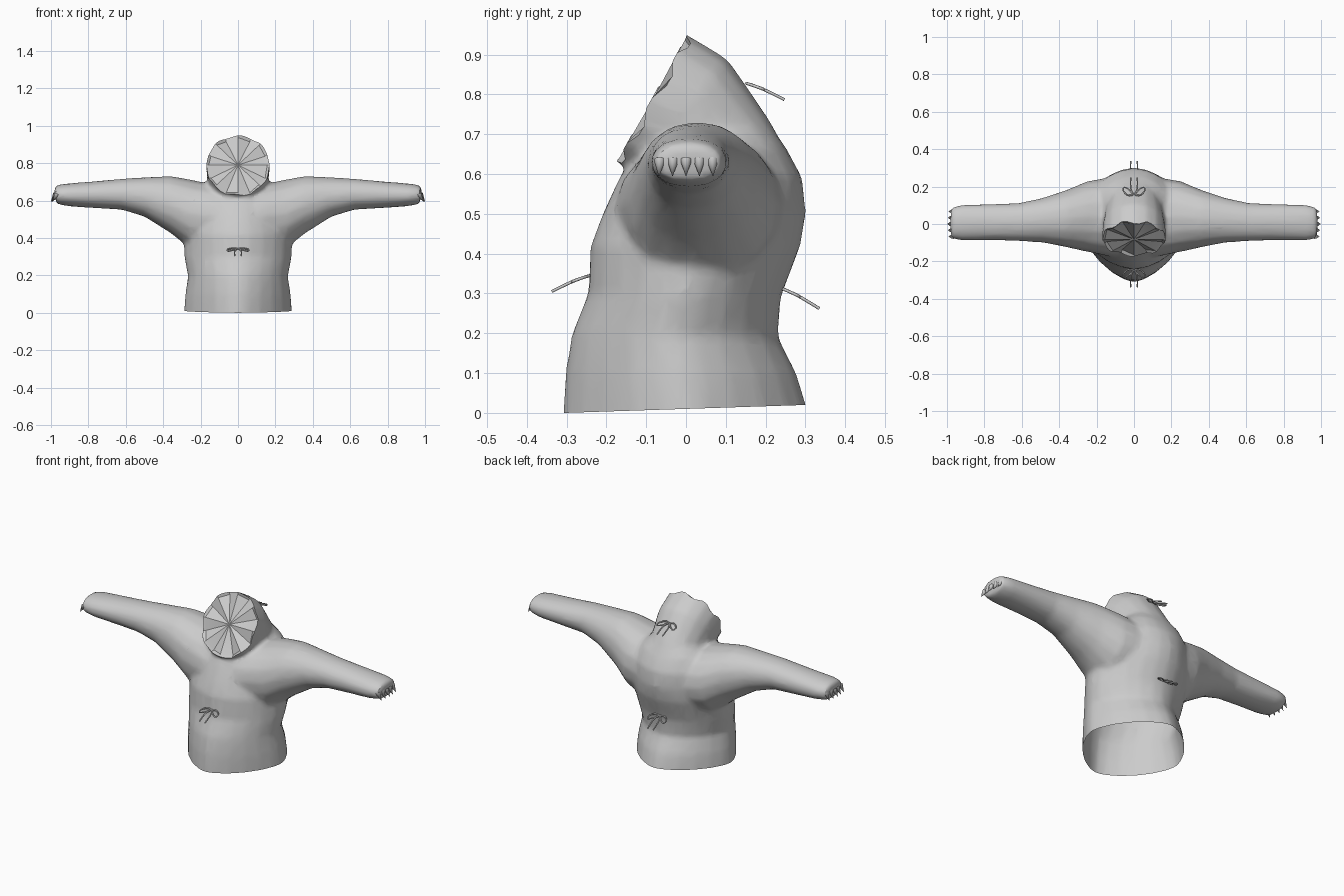
import bpy, bmesh
from math import sin, cos, pi, radians
from mathutils import Vector

if "Cube" in bpy.data.objects:
    bpy.data.objects.remove(bpy.data.objects["Cube"])

def power(v, e):
    return (1 if v >= 0 else -1) * abs(v) ** e

def oval(center, a, b, n=20, e=0.9):
    c, a, b = Vector(center), Vector(a), Vector(b)
    return [c + a * power(cos(2 * pi * i / n), e) + b * power(sin(2 * pi * i / n), e)
            for i in range(n)]

def loft(name, rings, apex=None):
    # closed skin over rings; optional fan to a point at the first ring
    bm = bmesh.new()
    vs = [[bm.verts.new(p) for p in r] for r in rings]
    n = len(rings[0])
    for r0, r1 in zip(vs, vs[1:]):
        for i in range(n):
            bm.faces.new((r0[i], r0[(i + 1) % n], r1[(i + 1) % n], r1[i]))
    bm.faces.new(vs[-1])
    if apex:
        tip = bm.verts.new(apex)
        for i in range(n):
            bm.faces.new((tip, vs[0][(i + 1) % n], vs[0][i]))
    else:
        bm.faces.new(vs[0][::-1])
    bmesh.ops.recalc_face_normals(bm, faces=bm.faces)
    me = bpy.data.meshes.new(name)
    bm.to_mesh(me)
    bm.free()
    ob = bpy.data.objects.new(name, me)
    bpy.context.collection.objects.link(ob)
    return ob

def modify(ob, kind, **settings):
    m = ob.modifiers.new(kind.lower(), kind)
    for k, v in settings.items():
        setattr(m, k, v)
    bpy.context.view_layer.objects.active = ob
    bpy.ops.object.modifier_apply(modifier=m.name)

def smooth(ob, angle):
    bpy.ops.object.select_all(action='DESELECT')
    ob.select_set(True)
    bpy.context.view_layer.objects.active = ob
    bpy.ops.object.shade_smooth_by_angle(angle=radians(angle))

# torso: front z, back z, half width, front y, back y, squareness
torso_rows = [(-.1, -.08, .29, -.313, .325, 1.3), (0.0, 0.02, .29, -.311, .303, 1.3),
              (.1, .1, .283, -.304, .279, 1.25),
              (.2, .19, .268, -.287, .232, 1.2), (.3, .29, .288, -.246, .239, 1.15),
              (.42, .42, .29, -.24, .288, 1.1), (.5, .5, .27, -.21, .302, 1.1),
              (.59, .59, .24, -.168, .293, 1), (.66, .67, .20, -.12, .25, .9),
              (.69, .72, .15, -.06, .21, .9)]
jacket = loft("jacket", [oval((0, (f + b) / 2, (z0 + z1) / 2), (w, 0, 0),
                              (0, (b - f) / 2, (z1 - z0) / 2), 24, e)
                         for z0, z1, w, f, b, e in torso_rows])

# sleeves: bottom x, top x, bottom z, top z, front y, back y
arm_rows = [(.10, .10, .34, .68, -.18, .255), (.26, .24, .345, .71, -.15, .23),
            (.36, .36, .425, .732, -.125, .183), (.50, .48, .513, .726, -.10, .14),
            (.62, .62, .55, .717, -.092, .112), (.75, .75, .558, .705, -.088, .108),
            (.90, .93, .568, .69, -.09, .105), (.972, .985, .58, .68, -.08, .09)]
parts = []
for side, name in ((1, "sleeve_left"), (-1, "sleeve_right")):
    parts.append(loft(name, [oval((side * (x0 + x1) / 2, (f + b) / 2, (z0 + z1) / 2),
                                  (side * (x1 - x0) / 2, 0, (z1 - z0) / 2),
                                  (0, (b - f) / 2, 0), 16, 0.95)
                             for x0, x1, z0, z1, f, b in arm_rows]))

# hood: bottom y,z, top y,z, half width; first row overshoots the face opening
hood_rows = [(-.24, .67, -.07, .985, .168), (-.175, .632, 0, .953, .17),
             (-.12, .60, .105, .89, .168),
             (-.06, .56, .157, .815, .158), (.03, .53, .217, .725, .14),
             (.10, .50, .26, .64, .11)]
parts.append(loft("hood", [oval((0, (y0 + y1) / 2, (z0 + z1) / 2),
                                (0, (y1 - y0) / 2, (z1 - z0) / 2), (w, 0, 0), 16, 0.95)
                           for y0, z0, y1, z1, w in hood_rows]))

# weld everything into one garment and soften the seams
for p in parts:
    modify(jacket, 'BOOLEAN', operation='UNION', solver='EXACT', object=p)
    bpy.data.objects.remove(p, do_unlink=True)
modify(jacket, 'REMESH', mode='VOXEL', voxel_size=.012)
modify(jacket, 'SMOOTH', factor=.5, iterations=14)
modify(jacket, 'DECIMATE', ratio=.15)

# pleated face opening, centre point level with the rim
mid, up, out = Vector((0, -.0875, .7925)), Vector((0, .0875, .1575)), Vector((0, -.874, .486))
def rim(scale, push):
    return oval(mid + out * push, up * scale, (.168 * scale, 0, 0), 16, .95)
pleats = [p - out * (.03 if i % 2 else .004) for i, p in enumerate(rim(.93, 0))]
cutter = loft("face_cutter", [pleats, rim(1.15, 0), rim(1.15, .2)],
              apex=mid - out * .006)
modify(jacket, 'BOOLEAN', operation='DIFFERENCE', solver='EXACT', object=cutter)
bpy.data.objects.remove(cutter, do_unlink=True)

# open hem
bm = bmesh.new()
bm.from_mesh(jacket.data)
bmesh.ops.bisect_plane(bm, geom=bm.verts[:] + bm.edges[:] + bm.faces[:],
                       plane_co=(0, -.305, 0), plane_no=(0, -.033, 1), clear_inner=True)
bm.to_mesh(jacket.data)
bm.free()
smooth(jacket, 25)

# claws on each cuff
for side in (1, -1):
    for i in range(5):
        t = i - 2
        base = Vector((side * (.975 - .004 * abs(t)), t * .033, .635))
        tip = Vector((side * (1.0 - .004 * abs(t)), t * .034, .593))
        d = tip - base
        bpy.ops.mesh.primitive_cone_add(vertices=8, radius1=.015, radius2=0, depth=d.length,
                                        location=(base + tip) / 2,
                                        rotation=d.to_track_quat('Z', 'Y').to_euler())
        ob = bpy.context.object
        ob.name = "claw"
        smooth(ob, 50)

# ribbon bows: start, end of tails
def bow(name, start, end):
    s, e = Vector((0, *start)), Vector((0, *end))
    d = e - s
    cu = bpy.data.curves.new(name, 'CURVE')
    cu.dimensions = '3D'
    cu.bevel_depth, cu.bevel_resolution, cu.resolution_u = .004, 1, 4
    loop = [(0, .1), (.03, .05), (.06, .3), (.055, .55), (.025, .38)]
    tail = [(0, .1), (.014, .3), (.02, .6), (.018, 1)]
    for sx in (1, -1):
        for pts, closed in ((loop, True), (tail, False)):
            sp = cu.splines.new('NURBS')
            sp.points.add(len(pts) - 1)
            for p, (x, t) in zip(sp.points, pts):
                p.co = (*(s + d * t + Vector((sx * x, 0, .004 * sin(pi * t)))), 1)
            sp.order_u = 3
            sp.use_cyclic_u = closed
            sp.use_endpoint_u = not closed
    ob = bpy.data.objects.new(name, cu)
    bpy.context.collection.objects.link(ob)

bow("front_bow", (-.235, .347), (-.337, .305))
bow("back_bow", (.235, .315), (.335, .262))
bow("hood_bow", (.145, .83), (.247, .787))
